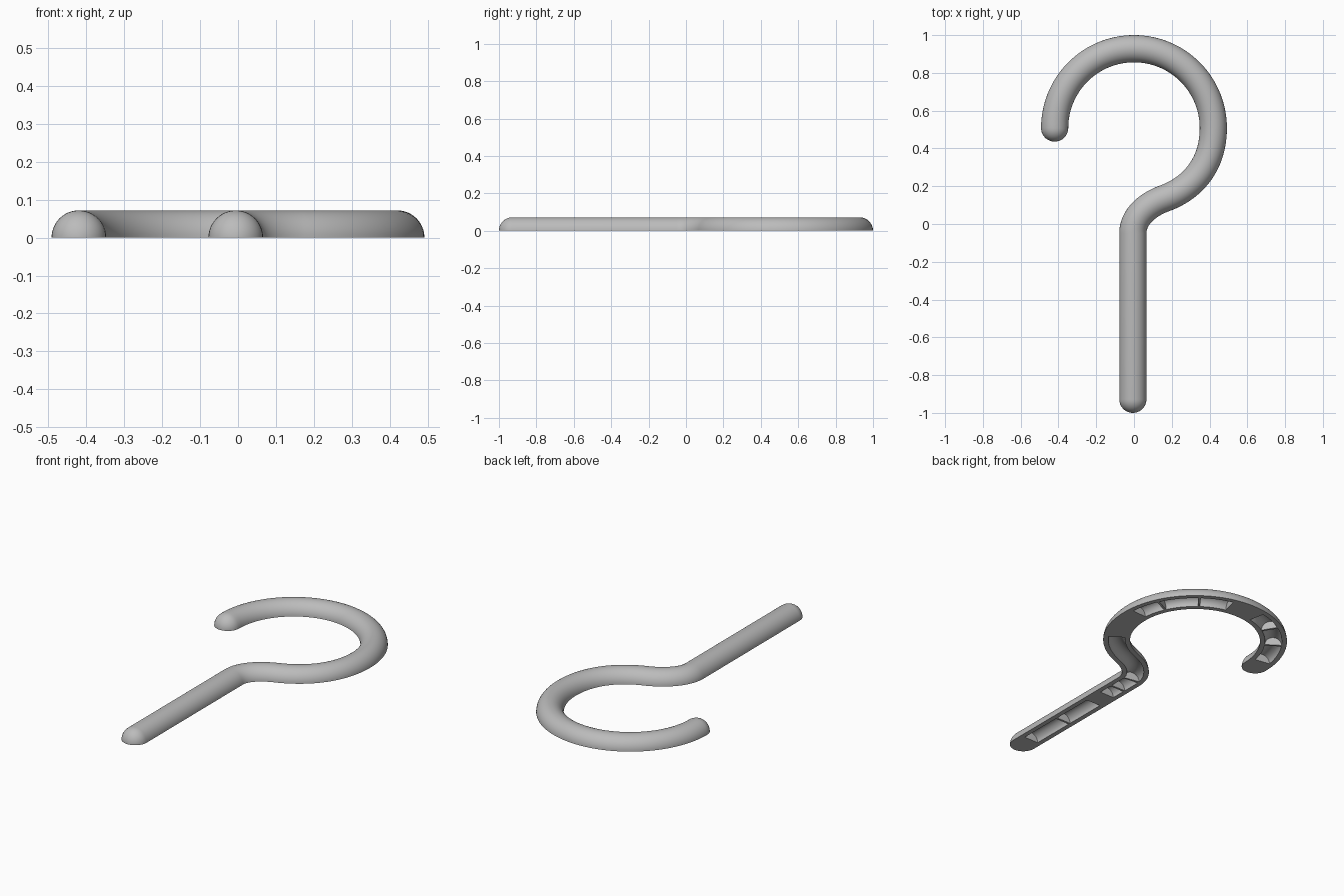
import bpy
import bmesh
from math import sin, cos, pi, radians
from mathutils import Vector
from mathutils.geometry import interpolate_bezier

RADIUS = 0.072      # half-round rod
CAVITY = 0.045      # hollow under the rod
RIB = 0.012         # thickness of the cross ribs
HOOK = 0.42         # centreline radius of the hook
CENTRE = Vector((0, 0.508, 0))

cube = bpy.data.objects.get("Cube")
if cube:
    bpy.data.objects.remove(cube, do_unlink=True)

grey = bpy.data.materials.new("plain grey")
grey.use_nodes = True
grey.diffuse_color = (0.5, 0.5, 0.5, 1)
grey.node_tree.nodes["Principled BSDF"].inputs["Base Color"].default_value = (0.5, 0.5, 0.5, 1)

# Centreline: hook arc, sweep down to the bend, bend into the stem, stem
path = [CENTRE + HOOK * Vector((cos(a), sin(a), 0))
        for a in (radians(180 - 3 * i) for i in range(61))]
joint = Vector((0.16, 0.135, 0))
heading = Vector((-0.94, -0.34, 0))
stem_top = Vector((-0.006, -0.05, 0))
down = Vector((0, -1, 0))
for start, d0, l0, end, d1, l1 in (
        (path[-1], down, 0.178, joint, heading, 0.176),
        (joint, heading, 0.09, stem_top, down, 0.09)):
    path += interpolate_bezier(start, start + d0 * l0, end - d1 * l1, end, 25)[1:]
path.append(Vector((-0.006, -0.928, 0)))

lengths = [0.0]
for a, b in zip(path, path[1:]):
    lengths.append(lengths[-1] + (b - a).length)


def point_at(s):
    for i in range(len(path) - 1):
        if s <= lengths[i + 1]:
            t = (s - lengths[i]) / (lengths[i + 1] - lengths[i])
            return path[i].lerp(path[i + 1], t)
    return path[-1].copy()


def tangent_at(s):
    a, b = max(s - 0.005, 0), min(s + 0.005, lengths[-1])
    return (point_at(b) - point_at(a)).normalized()


def sweep(bm, stations, profile):
    """Loft a closed profile through (point, direction, scale) stations."""
    rings = []
    for p, d, k in stations:
        side = Vector((-d.y, d.x, 0))
        rings.append([bm.verts.new(p + side * u * k + Vector((0, 0, v * k)))
                      for u, v in profile])
    n = len(profile)
    for r0, r1 in zip(rings, rings[1:]):
        for i in range(n):
            j = (i + 1) % n
            bm.faces.new((r0[i], r0[j], r1[j], r1[i]))
    bm.faces.new(rings[0])
    bm.faces.new(rings[-1])


def half_round(r, steps):
    return [(r * cos(pi * i / steps), r * sin(pi * i / steps)) for i in range(steps + 1)]


def make_object(name, bm):
    bmesh.ops.recalc_face_normals(bm, faces=bm.faces)
    mesh = bpy.data.meshes.new(name)
    bm.to_mesh(mesh)
    bm.free()
    mesh.materials.append(grey)
    obj = bpy.data.objects.new(name, mesh)
    bpy.context.collection.objects.link(obj)
    return obj


# Rod with rounded ends
first, last = tangent_at(0), tangent_at(lengths[-1])
caps = [radians(a) for a in (89, 80, 70, 60, 50, 40, 30, 20, 10)]
stations = [(path[0] - first * RADIUS * sin(a), first, cos(a)) for a in caps]
stations += [(p, tangent_at(s), 1) for p, s in zip(path, lengths)]
stations += [(path[-1] + last * RADIUS * sin(a), last, cos(a)) for a in reversed(caps)]
bm = bmesh.new()
sweep(bm, stations, half_round(RADIUS, 24))
rod = make_object("hook_rod", bm)

# Hollow cells under the rod: each group is a run of cells parted by thin ribs
groups = ((0.06, 0.25, 0.425, 0.58), (0.755, 0.93, 1.137, 1.29),
          (1.56, 2.05, 2.165, 2.26), (2.36, 2.62, 2.89))
profile = half_round(CAVITY, 16) + [(-CAVITY, -0.03), (CAVITY, -0.03)]
bm = bmesh.new()
for walls in groups:
    for a, b in zip(walls, walls[1:]):
        a, b = a + RIB / 2, b - RIB / 2
        steps = max(4, int((b - a) / 0.02))
        marks = [a + (b - a) * i / steps for i in range(steps + 1)]
        sweep(bm, [(point_at(s), tangent_at(s), 1) for s in marks], profile)
cutter = make_object("cell_cutter", bm)
cutter.hide_render = True

# Cut the cells, then smooth the rounded surfaces
cut = rod.modifiers.new("cells", "BOOLEAN")
cut.operation = "DIFFERENCE"
cut.solver = "EXACT"
cut.object = cutter
bpy.ops.object.select_all(action="DESELECT")
rod.select_set(True)
bpy.context.view_layer.objects.active = rod
bpy.ops.object.modifier_apply(modifier=cut.name)
bpy.data.objects.remove(cutter, do_unlink=True)
bpy.ops.object.shade_smooth_by_angle(angle=radians(35))
